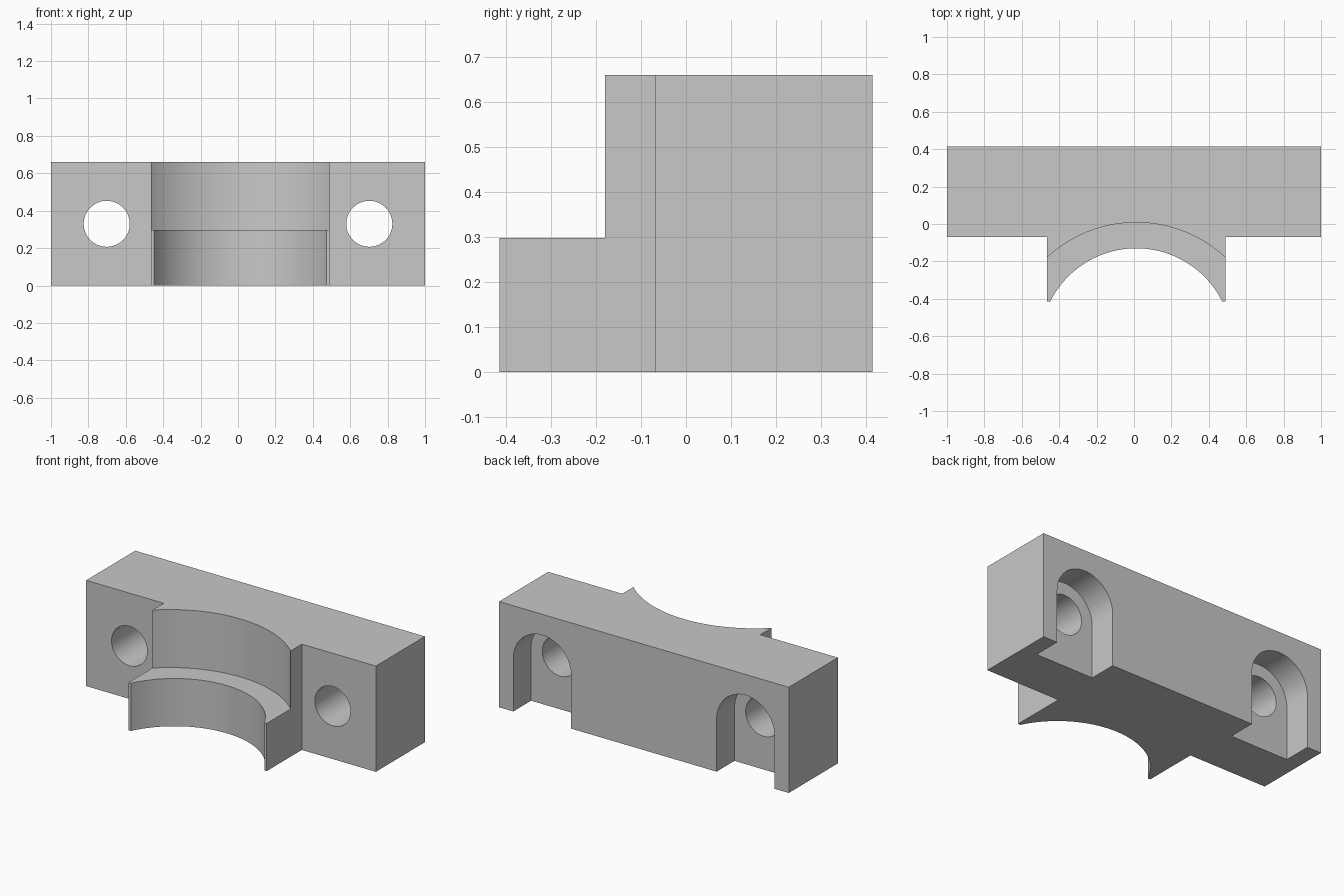
import bpy, bmesh
from math import radians, pi, cos, sin
from mathutils import Matrix, Vector

if "Cube" in bpy.data.objects:
    bpy.data.objects.remove(bpy.data.objects["Cube"])

HEIGHT, BACK, FRONT, TIP = 0.66, 0.415, -0.069, -0.415
LEDGE = 0.298
HOLE_X, HOLE_Z, HOLE_R = 0.702, 0.33, 0.123
SLOT_R, SLOT_DEPTH = 0.2, 0.176

grey = bpy.data.materials.new("plain_grey")
grey.use_nodes = True
colour = (0.58, 0.58, 0.58, 1)
grey.diffuse_color = colour
grey.node_tree.nodes["Principled BSDF"].inputs["Base Color"].default_value = colour


def add_object(name, bm):
    bmesh.ops.recalc_face_normals(bm, faces=bm.faces)
    mesh = bpy.data.meshes.new(name)
    bm.to_mesh(mesh)
    bm.free()
    mesh.materials.append(grey)
    obj = bpy.data.objects.new(name, mesh)
    bpy.context.collection.objects.link(obj)
    return obj


def prism(name, outline, direction):
    bm = bmesh.new()
    face = bm.faces.new([bm.verts.new(p) for p in outline])
    ext = bmesh.ops.extrude_face_region(bm, geom=[face])["geom"]
    verts = [g for g in ext if isinstance(g, bmesh.types.BMVert)]
    bmesh.ops.translate(bm, verts=verts, vec=Vector(direction))
    return add_object(name, bm)


def cylinder(name, centre, radius, depth, segments, along_y=False):
    bm = bmesh.new()
    turn = Matrix.Rotation(pi / 2 if along_y else 0, 4, "X")
    bmesh.ops.create_cone(bm, cap_ends=True, segments=segments, radius1=radius,
                          radius2=radius, depth=depth,
                          matrix=Matrix.Translation(centre) @ turn)
    return add_object(name, bm)


def cut(body, cutter):
    cutter.hide_render = True
    mod = body.modifiers.new("cut", "BOOLEAN")
    mod.operation, mod.solver, mod.object = "DIFFERENCE", "EXACT", cutter
    bpy.context.view_layer.objects.active = body
    bpy.ops.object.modifier_apply(modifier=mod.name)
    bpy.data.objects.remove(cutter)


# Bar with a forward saddle block
left, right = 0.489, -0.465
plan = [(-1, BACK), (-1, FRONT), (right, FRONT), (right, TIP),
        (left, TIP), (left, FRONT), (1, FRONT), (1, BACK)]
clamp = prism("clamp_body", [(x, y, 0) for x, y in plan], (0, 0, HEIGHT))

# Stepped saddle: wide bore above the ledge, narrow bore right through
cut(clamp, cylinder("upper_bore", (0.012, -0.692, LEDGE + 0.5), 0.7, 1, 128))
cut(clamp, cylinder("lower_bore", (0.012, -0.644, 0), 0.514, 2, 128))

# Rear arched slots open at the bottom, each with a bolt hole through the bar
floor = BACK - SLOT_DEPTH
for side in (-1, 1):
    x = side * HOLE_X
    arch = [(x + SLOT_R * cos(pi * i / 32), floor, HOLE_Z + SLOT_R * sin(pi * i / 32))
            for i in range(33)]
    arch += [(x - SLOT_R, floor, -0.5), (x + SLOT_R, floor, -0.5)]
    cut(clamp, prism("slot", arch, (0, 0.6, 0)))
    cut(clamp, cylinder("bolt_hole", (x, 0, HOLE_Z), HOLE_R, 2, 64, True))

# Smooth bores, sharp block edges
bpy.ops.object.select_all(action="DESELECT")
clamp.select_set(True)
bpy.context.view_layer.objects.active = clamp
bpy.ops.object.shade_smooth_by_angle(angle=radians(30))
